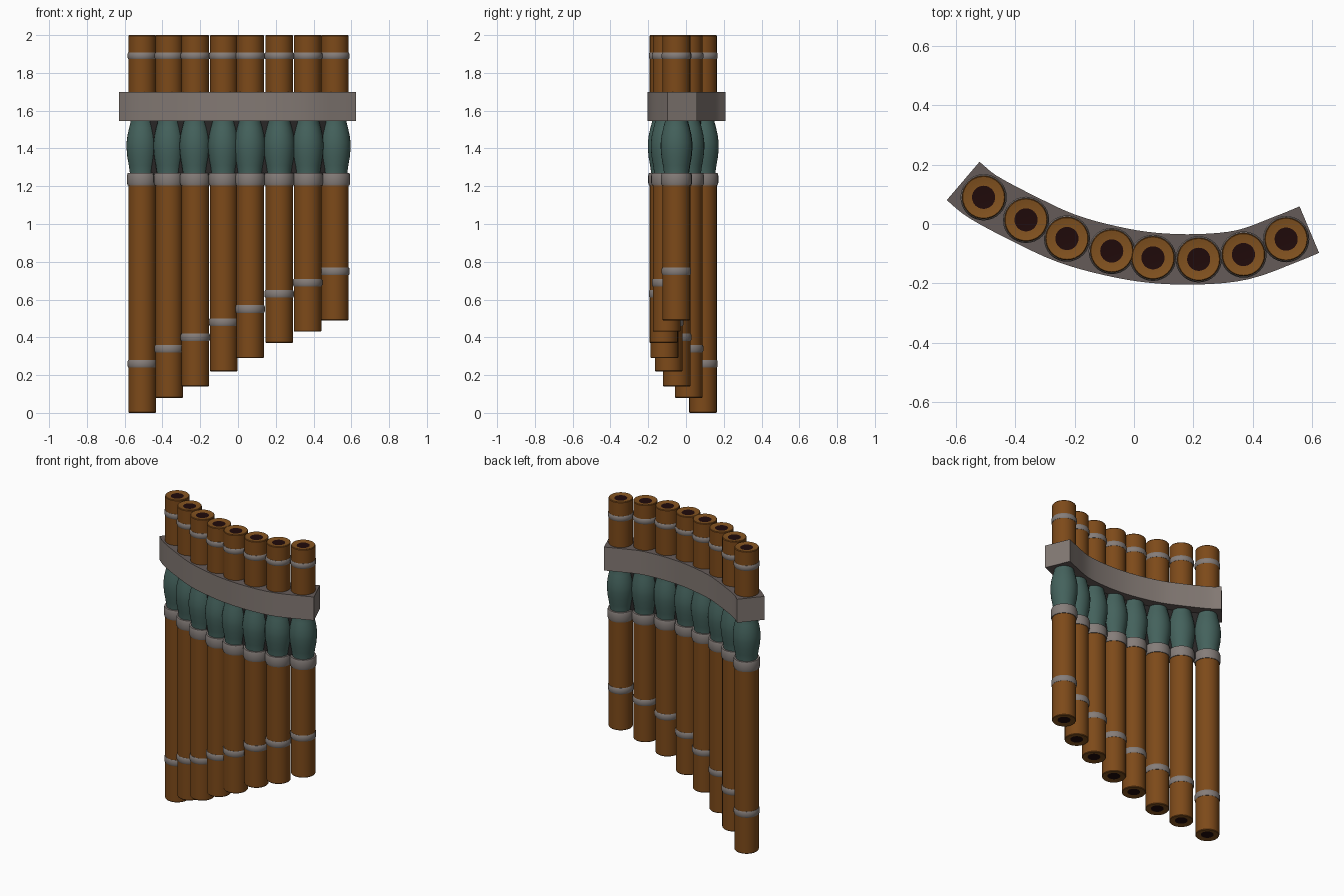
import bpy, bmesh, math
from mathutils import Vector

if "Cube" in bpy.data.objects:
    bpy.data.objects.remove(bpy.data.objects["Cube"])


def material(name, rgb):
    m = bpy.data.materials.new(name)
    m.diffuse_color = (*rgb, 1)
    m.use_nodes = True
    m.node_tree.nodes["Principled BSDF"].inputs["Base Color"].default_value = m.diffuse_color
    return m


CANE = material("cane_brown", (0.205, 0.068, 0.010))
RIM = material("cane_end_brown", (0.225, 0.085, 0.014))
HOLE = material("dark_bore", (0.014, 0.003, 0.003))
TEAL = material("teal_wrap", (0.058, 0.122, 0.108))
GREY = material("band_grey", (0.225, 0.190, 0.172))
TOPG = material("band_edge_grey", (0.13, 0.105, 0.098))
CORD = material("cord_grey", (0.235, 0.205, 0.192))
DARK = material("dark_backing", (0.022, 0.020, 0.020))

# pipe centres along the curve, and the bottom height of every pipe
CENTRES = [(-0.507, 0.090), (-0.364, 0.014), (-0.226, -0.049), (-0.075, -0.091),
           (0.064, -0.114), (0.218, -0.119), (0.369, -0.103), (0.513, -0.051)]
BOTTOMS = [0, 0.08, 0.14, 0.22, 0.29, 0.37, 0.43, 0.49]
SIDES = 32


def finish(bm, name, mats):
    bmesh.ops.recalc_face_normals(bm, faces=bm.faces)
    me = bpy.data.meshes.new(name)
    bm.to_mesh(me)
    bm.free()
    for m in mats:
        me.materials.append(m)
    ob = bpy.data.objects.new(name, me)
    bpy.context.collection.objects.link(ob)
    bpy.context.view_layer.objects.active = ob
    ob.select_set(True)
    bpy.ops.object.shade_smooth_by_angle(angle=math.radians(35))
    ob.select_set(False)
    return ob


def lathe(name, centre, profile, mats, closed=False, caps=False):
    """Turn (radius, z) points around a vertical axis."""
    bm = bmesh.new()
    rings = [[bm.verts.new((centre[0] + r * math.cos(2 * math.pi * k / SIDES),
                            centre[1] + r * math.sin(2 * math.pi * k / SIDES), z))
              for k in range(SIDES)] for r, z in profile]
    pairs = list(zip(rings, rings[1:])) + ([(rings[-1], rings[0])] if closed else [])
    for n, (a, b) in enumerate(pairs):
        for k in range(SIDES):
            j = (k + 1) % SIDES
            f = bm.faces.new((a[k], a[j], b[j], b[k]))
            if caps and (n < 2 or n >= len(pairs) - 2):  # pipe rims
                f.material_index = 1
    if caps:  # dark bore at both ends
        for ring in (rings[0], rings[-1]):
            bm.faces.new(ring).material_index = 2
    return finish(bm, name, mats)


def cord(name, centre, z0, z1, r):
    h = (z1 - z0) * 0.2
    lathe(name, centre, [(0.055, z0), (r - 0.004, z0), (r, z0 + h), (r, z1 - h),
                         (r - 0.004, z1), (0.055, z1)], [CORD], closed=True)


def curve_points(pts, steps):
    """Smooth (Catmull-Rom) path through the points."""
    p = [Vector(q) for q in pts]
    p = [2 * p[0] - p[1]] + p + [2 * p[-1] - p[-2]]
    out = []
    for i in range(1, len(p) - 2):
        a, b, c, d = p[i - 1:i + 3]
        for s in range(steps):
            t = s / steps
            out.append(0.5 * (2 * b + (c - a) * t + (2 * a - 5 * b + 4 * c - d) * t * t
                              + (3 * b - a - 3 * c + d) * t ** 3))
    return out + [p[-2]]


def strip(name, pts, half, z0, z1, mats):
    """Curved upright strip of constant thickness."""
    path = curve_points(pts, 4)
    bm = bmesh.new()
    rows = []
    for i, q in enumerate(path):
        t = (path[min(i + 1, len(path) - 1)] - path[max(i - 1, 0)]).normalized()
        n = Vector((-t.y, t.x)) * half
        rows.append([bm.verts.new((*(q + s * n), z))
                     for s, z in ((-1, z0), (1, z0), (1, z1), (-1, z1))])
    for a, b in zip(rows, rows[1:]):
        for k in range(4):
            j = (k + 1) % 4
            f = bm.faces.new((a[k], a[j], b[j], b[k]))
            if k in (0, 2) and len(mats) > 1:
                f.material_index = 1
    bm.faces.new(rows[0])
    bm.faces.new(rows[-1])
    return finish(bm, name, mats)


for i, (c, z) in enumerate(zip(CENTRES, BOTTOMS), 1):
    # cane pipe, slimmer under the wrap, with slightly dished ends around a dark bore
    R = 0.073
    lathe(f"pipe_{i}", c, [(0.039, z + 0.005), (0.060, z + 0.002), (R - 0.003, z),
                           (R, z + 0.004), (R, 1.24), (0.054, 1.25), (0.054, 1.56),
                           (R, 1.57), (R, 1.996), (R - 0.003, 2.0), (0.060, 1.998),
                           (0.039, 1.995)], [CANE, RIM, HOLE], caps=True)
    # swollen teal wrap under the band
    lathe(f"teal_wrap_{i}", c, [(0.066, 1.25), (0.066, 1.275), (0.071, 1.31), (0.079, 1.355),
                                (0.083, 1.40), (0.083, 1.43), (0.078, 1.47), (0.069, 1.51),
                                (0.061, 1.54), (0.060, 1.57)], [TEAL])
    # cord rings
    cord(f"middle_cord_{i}", c, 1.205, 1.27, 0.081)
    cord(f"top_cord_{i}", c, 1.873, 1.907, 0.078)
    cord(f"lower_cord_{i}", c, z + 0.24, z + 0.28, 0.078)

# curved band clasping all pipes, and the dark backing between the wraps
strip("band", [(-0.576, 0.145)] + CENTRES + [(0.591, -0.019)], 0.085, 1.545, 1.70, [GREY, TOPG])
strip("backing", CENTRES, 0.02, 1.22, 1.56, [DARK])
